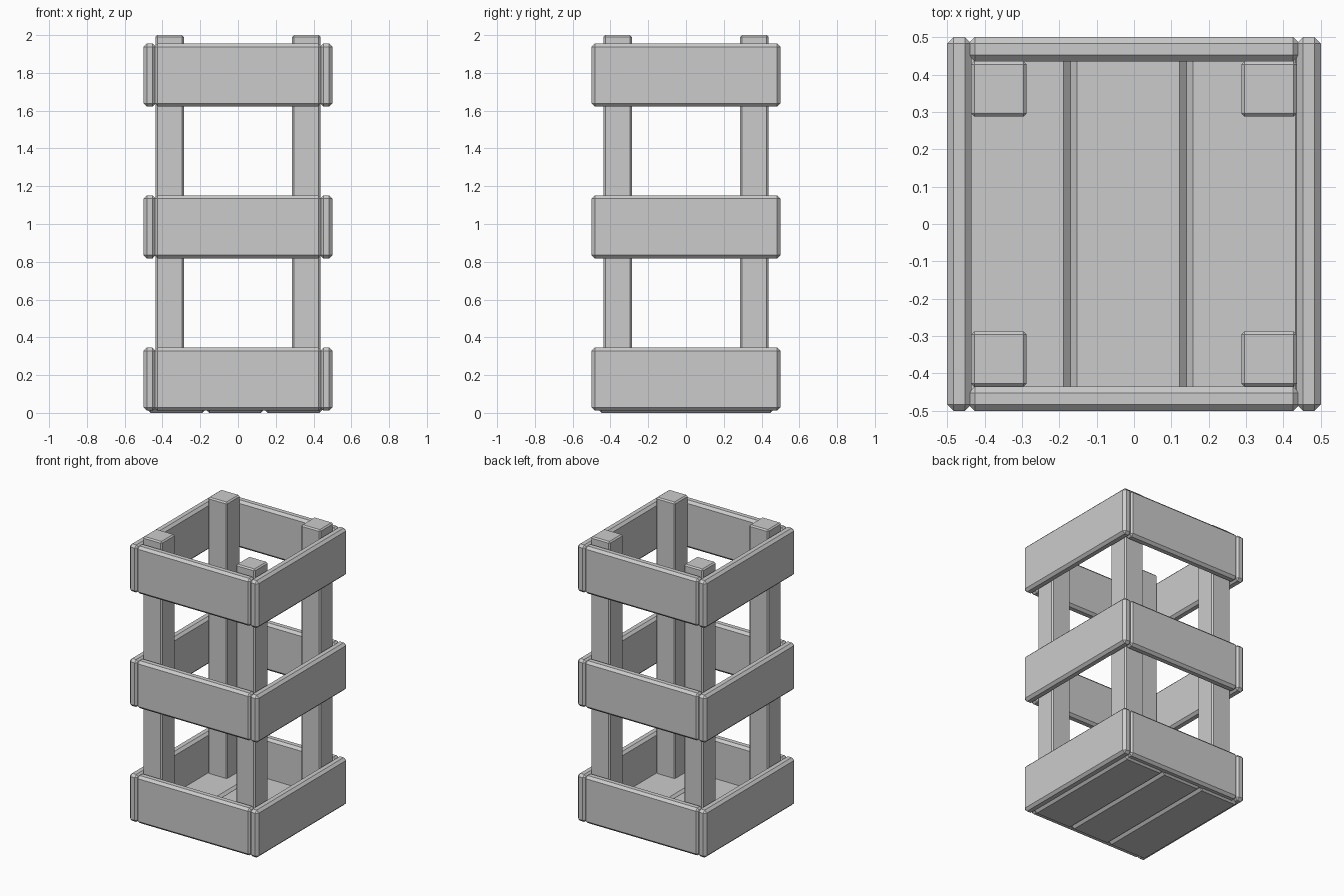
import bpy
import bmesh

if "Cube" in bpy.data.objects:
    bpy.data.objects.remove(bpy.data.objects["Cube"])


def box(name, lo, hi, chamfer):
    """Flat-shaded box between two corners with chamfered edges."""
    bm = bmesh.new()
    bmesh.ops.create_cube(bm, size=1)
    for v in bm.verts:
        v.co = [lo[i] + (v.co[i] + 0.5) * (hi[i] - lo[i]) for i in range(3)]
    bmesh.ops.bevel(bm, geom=bm.edges[:], offset=chamfer, segments=1,
                    profile=0.5, affect='EDGES')
    mesh = bpy.data.meshes.new(name)
    bm.to_mesh(mesh)
    bm.free()
    obj = bpy.data.objects.new(name, mesh)
    bpy.context.collection.objects.link(obj)
    return obj


def span(sign, inner, outer):
    return sorted((sign * inner, sign * outer))


# Three levels of slats around the crate
for level, z in zip(("lower", "middle", "upper"), (0.012, 0.818, 1.622)):
    top = z + 0.333
    for side, s in (("front", -1), ("back", 1)):
        y0, y1 = span(s, 0.435, 0.5)
        box(f"{level}_{side}_slat", (-0.443, y0, z), (0.443, y1, top), 0.017)
    for side, s in (("left", -1), ("right", 1)):
        x0, x1 = span(s, 0.435, 0.5)
        box(f"{level}_{side}_slat", (x0, -0.5, z), (x1, 0.5, top), 0.017)

# Corner posts standing on the floor
for fb, sy in (("front", -1), ("back", 1)):
    for lr, sx in (("left", -1), ("right", 1)):
        x0, x1 = span(sx, 0.287, 0.436)
        y0, y1 = span(sy, 0.287, 0.436)
        box(f"{fb}_{lr}_post", (x0, y0, 0.04), (x1, y1, 2.0), 0.009)

# Floor planks
for i in range(3):
    x = -0.48 + 0.31 * i
    box(f"floor_plank_{i + 1}", (x, -0.465, 0.0), (x + 0.31, 0.465, 0.065), 0.018)
